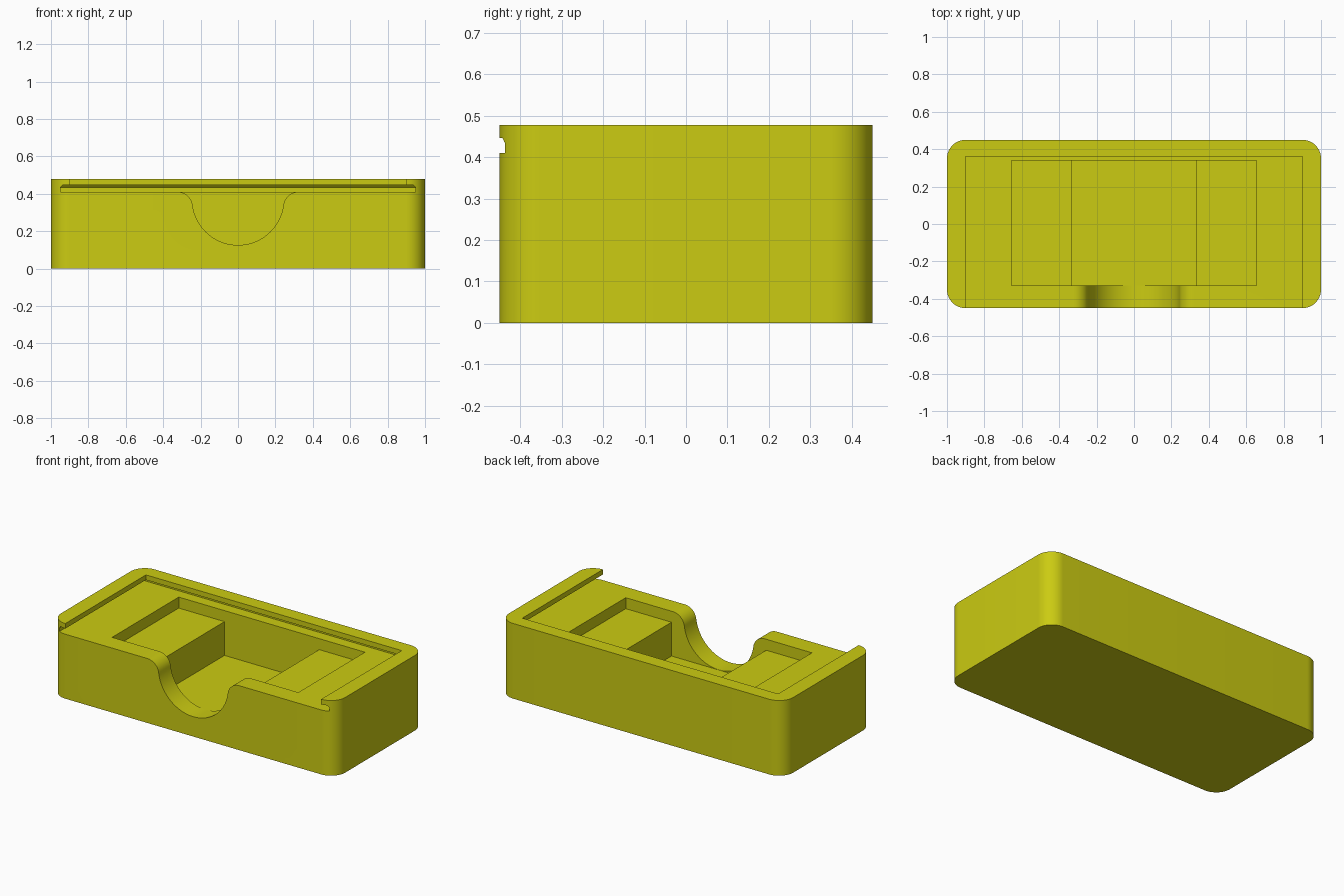
import bpy, bmesh
from math import sin, cos, pi, atan2, hypot

cube = bpy.data.objects.get("Cube")
if cube:
    bpy.data.objects.remove(cube, do_unlink=True)

yellow = bpy.data.materials.new("mustard yellow")
yellow.use_nodes = True
colour = (0.6, 0.6, 0.006, 1)
yellow.diffuse_color = colour
yellow.node_tree.nodes["Principled BSDF"].inputs["Base Color"].default_value = colour


def loft(name, rings):
    """Closed solid through matching rings of points."""
    bm = bmesh.new()
    loops = [[bm.verts.new(p) for p in ring] for ring in rings]
    n = len(loops[0])
    bm.faces.new(loops[0])
    bm.faces.new(loops[-1])
    for a, b in zip(loops, loops[1:]):
        for i in range(n):
            j = (i + 1) % n
            bm.faces.new((a[i], a[j], b[j], b[i]))
    bmesh.ops.recalc_face_normals(bm, faces=bm.faces)
    mesh = bpy.data.meshes.new(name)
    bm.to_mesh(mesh)
    bm.free()
    mesh.materials.append(yellow)
    obj = bpy.data.objects.new(name, mesh)
    bpy.context.collection.objects.link(obj)
    return obj


def prism_y(name, profile, y0, y1):
    return loft(name, [[(x, y, z) for x, z in profile] for y in (y0, y1)])


def arc(cx, cz, r, start, end, steps=16):
    return [(cx + r * cos(start + (end - start) * i / steps),
             cz + r * sin(start + (end - start) * i / steps)) for i in range(steps + 1)]


def slab(half_x, back, z):
    return [(-half_x, -0.6, z), (half_x, -0.6, z), (half_x, back, z), (-half_x, back, z)]


# Box body with rounded upright corners
outline = []
for k, (sx, sy) in enumerate([(1, 1), (-1, 1), (-1, -1), (1, -1)]):
    outline += arc(sx * 0.9, sy * 0.35, 0.1, k * pi / 2, (k + 1) * pi / 2)
body = loft("box_body", [[(x, y, z) for x, y in outline] for z in (0, 0.478)])

# Lid opening and the bevelled groove under its rim
opening = loft("lid_opening_cutter", [slab(0.9, 0.36, 0.43), slab(0.9, 0.36, 0.6)])
groove = loft("lid_groove_cutter", [slab(0.95, 0.41, 0.41), slab(0.95, 0.41, 0.433),
                                    slab(0.937, 0.397, 0.446)])

# Stepped pocket: shallow ledges either side of a deep well
half = [(0.333, 0.125), (0.333, 0.34), (0.655, 0.34), (0.655, 0.425)]
pocket = prism_y("pocket_cutter", half + [(-x, z) for x, z in reversed(half)], -0.33, 0.34)

# Finger scoop: round bottom flowing into rounded shoulders
r, f, cz, top = 0.245, 0.08, 0.371, 0.41
fz = top - f
fx = ((r + f) ** 2 - (cz - fz) ** 2) ** 0.5
lean = atan2(fz - cz, fx)
right = arc(0, cz, r, -pi / 2, lean, 24) + arc(fx, fz, f, pi + lean, pi / 2, 12)[1:]
right.append((fx, 0.425))
scoop = prism_y("finger_scoop_cutter", right + [(-x, z) for x, z in reversed(right[1:])],
                -0.6, -0.3)

# Carve the body
for cutter in (groove, opening, pocket, scoop):
    cutter.hide_render = True
    cutter.hide_viewport = True
    mod = body.modifiers.new(cutter.name, "BOOLEAN")
    mod.operation = "DIFFERENCE"
    mod.solver = "EXACT"
    mod.object = cutter

# Bake the cuts, drop the cutters, shade round walls smoothly
bpy.context.view_layer.update()
graph = bpy.context.evaluated_depsgraph_get()
carved = bpy.data.meshes.new_from_object(body.evaluated_get(graph))
body.modifiers.clear()
body.data = carved
for cutter in (groove, opening, pocket, scoop):
    bpy.data.objects.remove(cutter, do_unlink=True)
bpy.ops.object.select_all(action="DESELECT")
body.select_set(True)
bpy.context.view_layer.objects.active = body
bpy.ops.object.shade_smooth_by_angle(angle=pi / 6)
